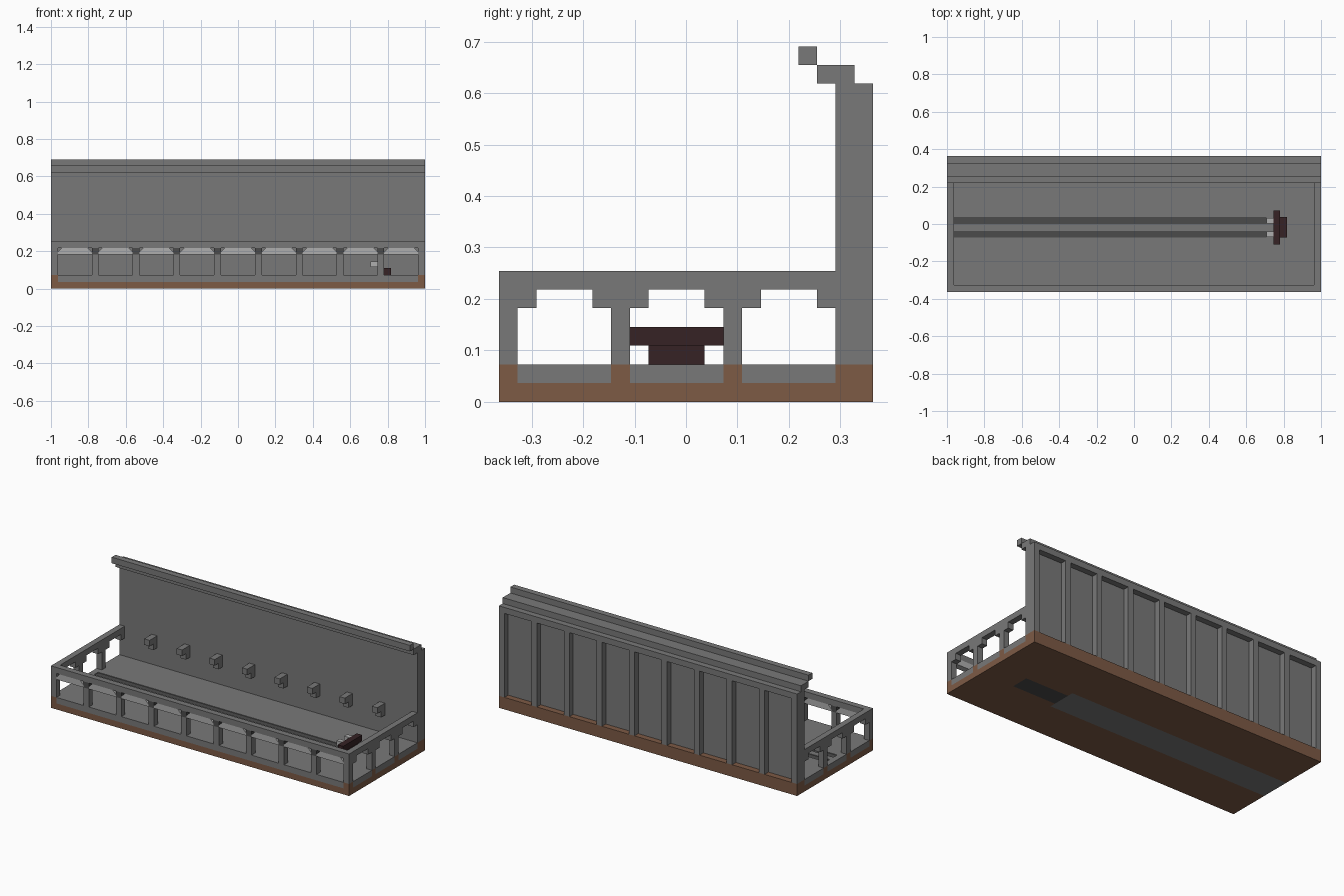
import bpy, bmesh
from mathutils import Vector

if "Cube" in bpy.data.objects:
    bpy.data.objects.remove(bpy.data.objects["Cube"], do_unlink=True)

V = 2 / 55                      # size of one block
W, D = 55, 20                   # footprint in blocks


def material(name, r, g, b):
    m = bpy.data.materials.new(name)
    m.use_nodes = True
    m.diffuse_color = (r, g, b, 1)
    m.node_tree.nodes["Principled BSDF"].inputs["Base Color"].default_value = (r, g, b, 1)
    return m


grey = material("stone_grey", 0.19, 0.19, 0.19)
light = material("light_grey", 0.43, 0.43, 0.43)
dark = material("dark_grey", 0.07, 0.07, 0.07)
brown = material("earth_brown", 0.205, 0.103, 0.06)
maroon = material("dark_maroon", 0.037, 0.016, 0.018)


def place(x, y, z):
    return Vector(((x - W / 2) * V, (y - D / 2) * V, z * V))


def finish(name, bm, *mats):
    bmesh.ops.recalc_face_normals(bm, faces=bm.faces)
    me = bpy.data.meshes.new(name)
    bm.to_mesh(me)
    bm.free()
    for m in mats:
        me.materials.append(m)
    ob = bpy.data.objects.new(name, me)
    bpy.context.collection.objects.link(ob)
    return ob


def add_box(bm, x0, x1, y0, y1, z0, z1):
    lo, hi = place(x0, y0, z0), place(x1, y1, z1)
    made = bmesh.ops.create_cube(bm, size=1)["verts"]
    for v in made:
        v.co = Vector(hi[i] if v.co[i] > 0 else lo[i] for i in range(3))


def part(name, mat, *boxes):
    bm = bmesh.new()
    for b in boxes:
        add_box(bm, *b)
    return finish(name, bm, mat)


# base slab, with the track bed showing on the underside
bm = bmesh.new()
add_box(bm, 0, W, 0, D, 0, 1)
cuts = [((41, 0), (1, 0, 0)), ((49, 0), (1, 0, 0))]
cuts += [((0, y), (0, 1, 0)) for y in (7, 8, 11, 12)]
for (x, y), n in cuts:
    bmesh.ops.bisect_plane(bm, geom=bm.verts[:] + bm.edges[:] + bm.faces[:],
                           plane_co=place(x, y, 0), plane_no=n)
for f in bm.faces:
    c = f.calc_center_median()
    x, y = c.x / V + W / 2, c.y / V + D / 2
    if c.z < V * 0.1:
        if x < 41 and 7 < y < 12:
            f.material_index = 1
        elif 41 < x < 49 and 8 < y < 11:
            f.material_index = 2
finish("base_slab", bm, brown, grey, dark)

# floor around the two rails
part("floor", grey, (1, 54, 1, 8, 1, 2), (1, 47, 9, 10, 1, 2),
     (1, 54, 11, 18, 1, 2), (47, 54, 8, 11, 1, 2))
part("rails", dark, (1, 47, 8, 9, 1, 1.9), (1, 47, 10, 11, 1, 1.9))

# sills under the fences and brown footings
ends = (0, W - 1)
part("front_sill", grey, (1, 54, 0, 1, 1, 2))
part("end_sills", grey, *[(x, x + 1, y, y + 5, 1, 2) for x in ends for y in (1, 7, 13)])
part("end_footings", brown, *[(x, x + 1, y, y + 1, 1, 2) for x in ends for y in (0, 6, 12)])
part("wall_footing", brown, (0, W, 18, D, 1, 2))

# front fence
inner = [6 * i for i in range(1, 9)]
part("front_rail", grey, (0, W, 0, 1, 6, 7))
part("corner_posts", grey, *[(x, x + 1, 0, 1, 2, 6) for x in ends])
part("front_posts", grey, *[(x, x + 1, 0, 1, 2, 5) for x in inner])
part("post_caps", dark, *[(x, x + 1, 0, 1, 5, 6) for x in inner])

# light valances with clipped upper corners
bm = bmesh.new()
for i in range(9):
    x = 6 * i + 1
    outline = [(0, 5), (5, 5), (5, 5.4), (4.4, 6), (0.6, 6), (0, 5.4)]
    face = bm.faces.new([bm.verts.new(place(x + px, 0, pz)) for px, pz in outline])
    made = bmesh.ops.extrude_face_region(bm, geom=[face])["geom"]
    for v in made:
        if isinstance(v, bmesh.types.BMVert):
            v.co.y += V
finish("front_valances", bm, light)

# end fences with stepped openings
for side, x in (("right", 0), ("left", W - 1)):
    boxes = [(x, x + 1, 1, 18, 6, 7)]
    for y in (6, 12):
        boxes.append((x, x + 1, y, y + 1, 2, 6))
    for y in (1, 7, 13):
        boxes += [(x, x + 1, y, y + 1, 5, 6), (x, x + 1, y + 4, y + 5, 5, 6)]
    part(side + "_end_fence", grey, *boxes)

# back wall with ribs, top band and stepped cornice
part("back_wall", grey, (0, W, 18, 19, 2, 17))
part("wall_ribs", grey, *[(6 * i, 6 * i + 1, 19, 20, 2, 16) for i in range(10)])
part("wall_top_band", grey, (0, W, 19, 20, 16, 17))
part("cornice", grey, (0, W, 17, 19, 17, 18), (0, W, 16, 17, 18, 19))

# wall brackets
part("wall_brackets", grey, *[b for x in inner for b in
     ((x, x + 1, 16, 18, 6, 7), (x, x + 1, 17, 18, 5, 6))])

# track stop
part("stop_beam", maroon, (48, 49, 7, 12, 3, 4))
part("stop_block", maroon, (49, 50, 8, 11, 2, 3))
part("buffers", light, *[(47, 48, y, y + 0.8, 3.2, 4) for y in (8.1, 10.1)])
